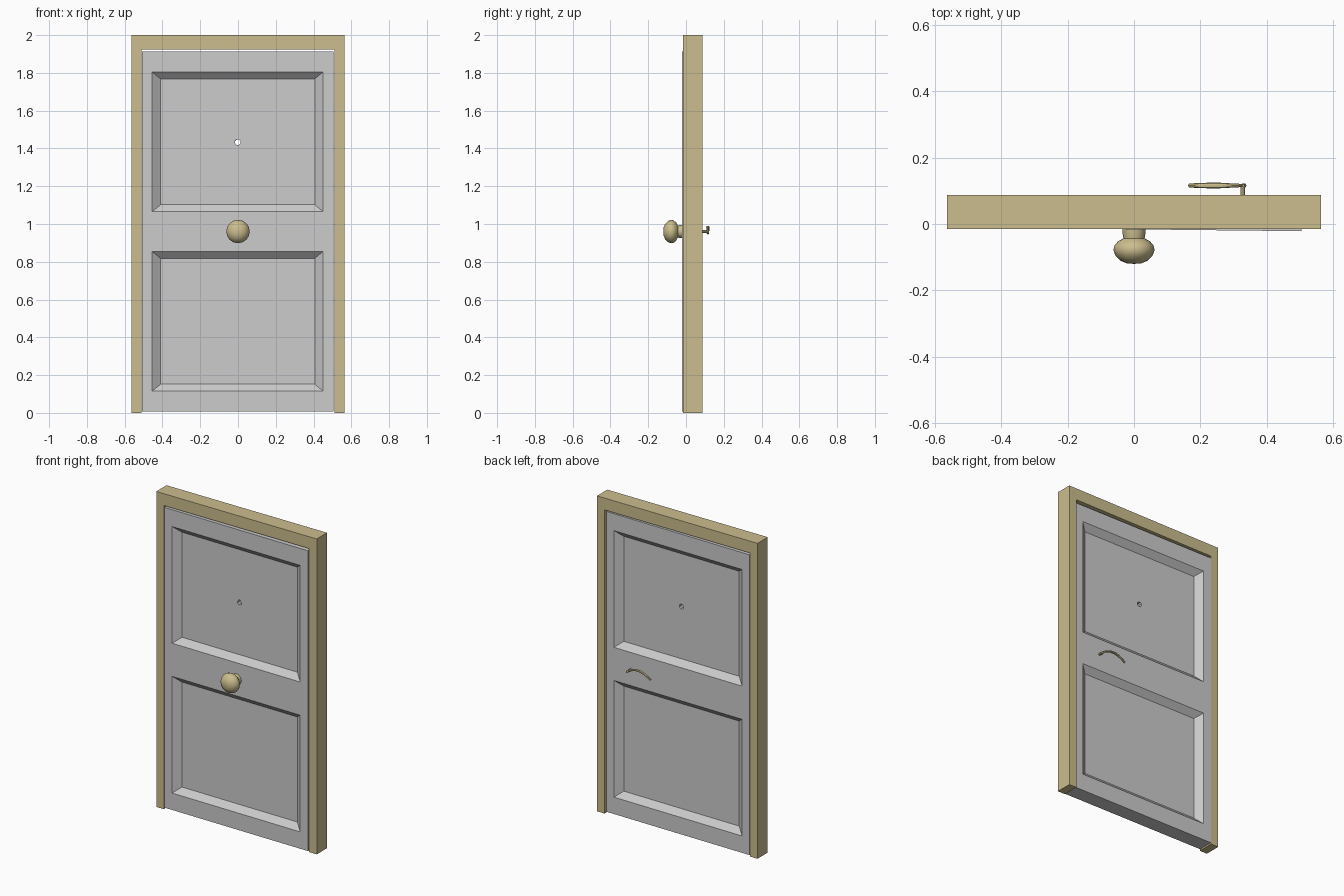
import bpy, bmesh, math
from mathutils import Matrix, Vector

if "Cube" in bpy.data.objects:
    bpy.data.objects.remove(bpy.data.objects["Cube"])

brass = bpy.data.materials.new("tan")
brass.diffuse_color = (0.60, 0.51, 0.27, 1)
brass.use_nodes = True
brass.node_tree.nodes["Principled BSDF"].inputs["Base Color"].default_value = brass.diffuse_color


def finish(name, bm, mat=None):
    bmesh.ops.recalc_face_normals(bm, faces=bm.faces)
    me = bpy.data.meshes.new(name)
    bm.to_mesh(me)
    bm.free()
    ob = bpy.data.objects.new(name, me)
    bpy.context.collection.objects.link(ob)
    if mat:
        me.materials.append(mat)
    return ob


def activate(ob):
    bpy.ops.object.select_all(action='DESELECT')
    ob.select_set(True)
    bpy.context.view_layer.objects.active = ob


# Frame: inverted U extruded through the wall depth
bm = bmesh.new()
outline = [(-.563, 0), (-.563, 2), (.563, 2), (.563, 0),
           (.51, 0), (.51, 1.925), (-.51, 1.925), (-.51, 0)]
face = bm.faces.new([bm.verts.new((x, -.015, z)) for x, z in outline])
ext = bmesh.ops.extrude_face_region(bm, geom=[face])
bmesh.ops.translate(bm, vec=(0, .103, 0),
                    verts=[v for v in ext['geom'] if isinstance(v, bmesh.types.BMVert)])
finish("door_frame", bm, brass)

# Door slab: gridded front and back, recessed bevelled panels on both sides
DOOR_L, DOOR_R, FRONT, THICK = -.509, .505, -.0105, .098
RECESS, BEVEL_X, BEVEL_Z = .035, .045, .037
xs = [DOOR_L, -.455, .451, DOOR_R]
zs = [.008, .115, .855, 1.065, 1.805, 1.912]
bm = bmesh.new()


def quad(pts):
    bm.faces.new([bm.verts.new(p) for p in pts])


for y, inward in ((FRONT, 1), (FRONT + THICK, -1)):
    for i in range(3):
        for j in range(5):
            x0, x1, z0, z1 = xs[i], xs[i + 1], zs[j], zs[j + 1]
            rim = [(x0, y, z0), (x1, y, z0), (x1, y, z1), (x0, y, z1)]
            if i == 1 and j in (1, 3):
                d = y + inward * RECESS
                a, b = x0 + BEVEL_X, x1 - BEVEL_X
                c, e = z0 + BEVEL_Z, z1 - BEVEL_Z
                inner = [(a, d, c), (b, d, c), (b, d, e), (a, d, e)]
                quad(inner)
                for k in range(4):
                    n = (k + 1) % 4
                    quad([rim[k], rim[n], inner[n], inner[k]])
            else:
                quad(rim)
bmesh.ops.remove_doubles(bm, verts=bm.verts, dist=1e-5)
rims = [e for e in bm.edges if e.is_boundary]
bmesh.ops.bridge_loops(bm, edges=rims)
door = finish("door", bm)

# Peephole drilled through the upper panel
bm = bmesh.new()
bmesh.ops.create_cone(bm, cap_ends=True, segments=8, radius1=.016, radius2=.016, depth=.4,
                      matrix=Matrix.Translation((-.002, .04, 1.433))
                      @ Matrix.Rotation(math.pi / 2, 4, 'X') @ Matrix.Rotation(math.pi / 8, 4, 'Z'))
cutter = finish("peephole_cutter", bm)
cutter.hide_render = True
mod = door.modifiers.new("peephole", 'BOOLEAN')
mod.operation, mod.solver, mod.object = 'DIFFERENCE', 'EXACT', cutter
activate(door)
bpy.ops.object.modifier_apply(modifier=mod.name)
bpy.data.objects.remove(cutter)

# Door is very slightly ajar, hinged on its left edge
hinge = Vector((DOOR_L, FRONT, 0))
door.data.transform(Matrix.Translation(hinge) @ Matrix.Rotation(-.011, 4, 'Z')
                    @ Matrix.Translation(-hinge))

# Knob: lathed profile (radius, y)
profile = [(0, -.005), (.035, -.005), (.035, -.024), (.032, -.043), (.048, -.052),
           (.059, -.065), (.062, -.079), (.056, -.095), (.040, -.111), (.020, -.119), (0, -.120)]
bm = bmesh.new()
vs = [bm.verts.new((r, y, .96)) for r, y in profile]
es = [bm.edges.new(p) for p in zip(vs, vs[1:])]
bmesh.ops.spin(bm, geom=vs + es, cent=(0, 0, .96), axis=(0, 1, 0),
               angle=2 * math.pi, steps=16)
bmesh.ops.remove_doubles(bm, verts=bm.verts, dist=1e-5)
knob = finish("front_knob", bm, brass)
activate(knob)
bpy.ops.object.shade_smooth_by_angle(angle=math.radians(35))

# Lever handle: rings swept along an arched path (x, z, half depth, half height)
path = [(.335, .955, .006, .006), (.322, .964, .005, .006), (.300, .976, .006, .006),
        (.270, .984, .008, .006), (.240, .984, .009, .006), (.210, .975, .008, .006),
        (.185, .962, .007, .006), (.166, .949, .006, .005)]
bm = bmesh.new()
rings = []
for i, (x, z, hy, hz) in enumerate(path):
    p, q = path[max(i - 1, 0)], path[min(i + 1, len(path) - 1)]
    t = Vector((q[0] - p[0], 0, q[1] - p[1])).normalized()
    up = Vector((t.z, 0, -t.x))
    ring = []
    for k in range(8):
        a = k * math.pi / 4
        ring.append(bm.verts.new(Vector((x, .116, z)) + up * hz * math.sin(a)
                                 + Vector((0, hy * math.cos(a), 0))))
    rings.append(ring)
for r0, r1 in zip(rings, rings[1:]):
    for k in range(8):
        n = (k + 1) % 8
        bm.faces.new((r0[k], r0[n], r1[n], r1[k]))
bm.faces.new(rings[0])
bm.faces.new(rings[-1])
lever = finish("back_lever", bm, brass)
activate(lever)
bpy.ops.object.shade_smooth_by_angle(angle=math.radians(35))

# Stem joining the lever to the door
bm = bmesh.new()
bmesh.ops.create_cone(bm, cap_ends=True, segments=8, radius1=.007, radius2=.007, depth=.048,
                      matrix=Matrix.Translation((.328, .097, .96))
                      @ Matrix.Rotation(math.pi / 2, 4, 'X'))
finish("lever_stem", bm, brass)
